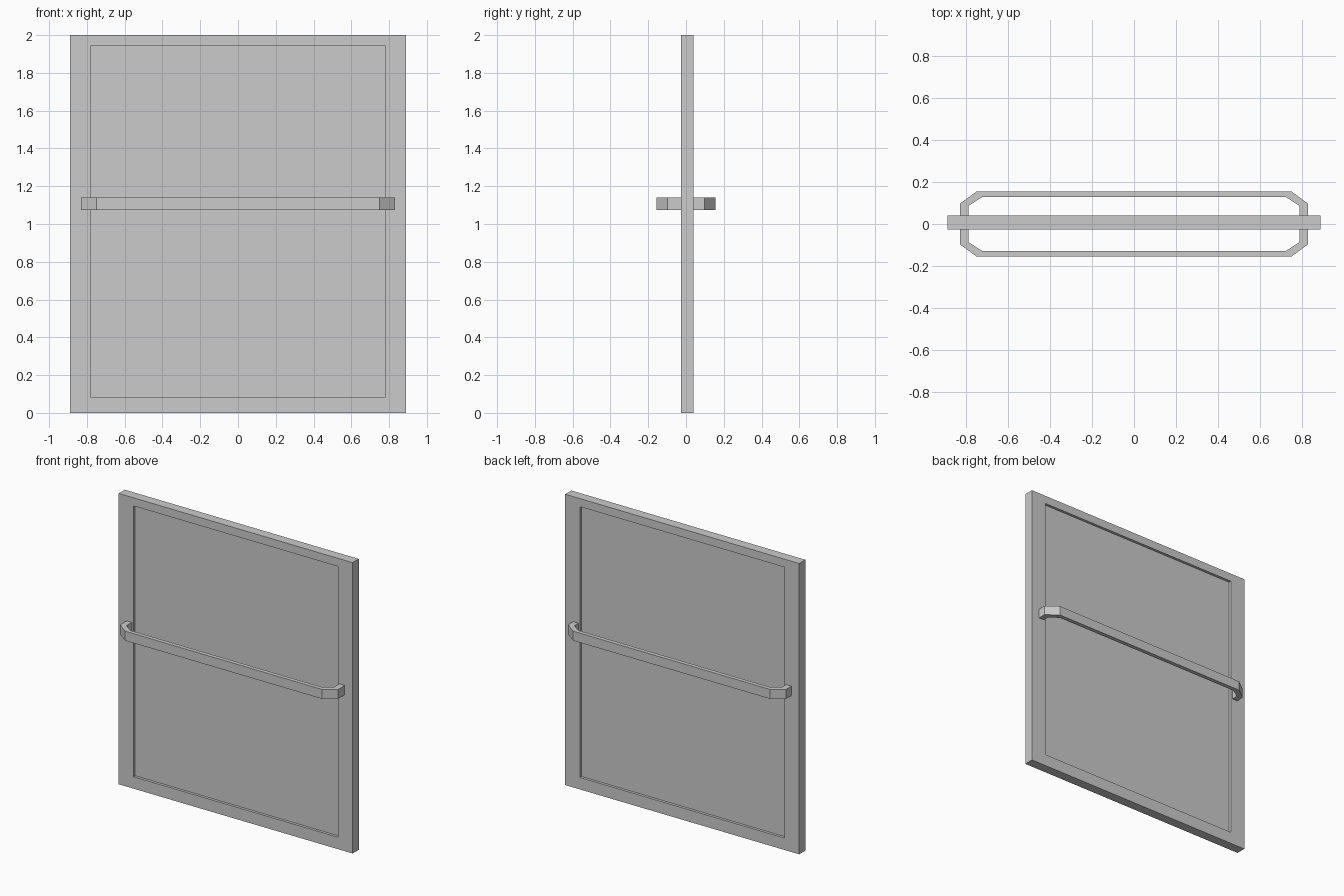
import bpy, bmesh

if "Cube" in bpy.data.objects:
    bpy.data.objects.remove(bpy.data.objects["Cube"])

DOOR_W, DOOR_H = 0.89, 2.0            # half width, height
FRONT_Y, BACK_Y = -0.026, 0.041       # door faces
PANEL_X, PANEL_Z0, PANEL_Z1 = 0.778, 0.082, 1.944
RECESS = 0.018
BAR_Z0, BAR_Z1 = 1.075, 1.14


def add_object(name, bm):
    bmesh.ops.recalc_face_normals(bm, faces=bm.faces[:])
    mesh = bpy.data.meshes.new(name)
    bm.to_mesh(mesh)
    bm.free()
    obj = bpy.data.objects.new(name, mesh)
    bpy.context.collection.objects.link(obj)
    return obj


# Door leaf with a recessed panel on both faces
def build_door():
    bm = bmesh.new()
    bmesh.ops.create_cube(bm, size=1)
    for v in bm.verts:
        v.co.x *= 2 * DOOR_W
        v.co.y = FRONT_Y if v.co.y < 0 else BACK_Y
        v.co.z = (v.co.z + 0.5) * DOOR_H
    bm.normal_update()

    def fit(face):
        mid = face.calc_center_median()
        for v in face.verts:
            v.co.x = PANEL_X if v.co.x > mid.x else -PANEL_X
            v.co.z = PANEL_Z1 if v.co.z > mid.z else PANEL_Z0

    for face in [f for f in bm.faces if abs(f.normal.y) > 0.9]:
        inward = RECESS if face.normal.y < 0 else -RECESS
        bmesh.ops.inset_individual(bm, faces=[face], thickness=0.05)
        fit(face)
        # Second loop makes the recess walls
        bmesh.ops.inset_individual(bm, faces=[face], thickness=0.01)
        fit(face)
        for v in face.verts:
            v.co.y += inward
    add_object("door_leaf", bm)


# Push bar: chamfered strip outline, extruded upwards
def build_bar(name, side, mount_y):
    outer = [(0.83, mount_y), (0.83, 0.097), (0.75, 0.156)]
    inner = [(0.79, mount_y), (0.79, 0.086), (0.725, 0.128)]
    path = [outer, inner]
    rails = [p + [(-x, y) for x, y in reversed(p)] for p in path]
    bm = bmesh.new()
    a, b = [[bm.verts.new((x, side * y, BAR_Z0)) for x, y in r] for r in rails]
    for i in range(len(a) - 1):
        bm.faces.new((a[i], a[i + 1], b[i + 1], b[i]))
    res = bmesh.ops.extrude_face_region(bm, geom=bm.faces[:])
    top = [g for g in res["geom"] if isinstance(g, bmesh.types.BMVert)]
    bmesh.ops.translate(bm, verts=top, vec=(0, 0, BAR_Z1 - BAR_Z0))
    add_object(name, bm)


build_door()
build_bar("front_push_bar", -1, -FRONT_Y)
build_bar("back_push_bar", 1, BACK_Y)
